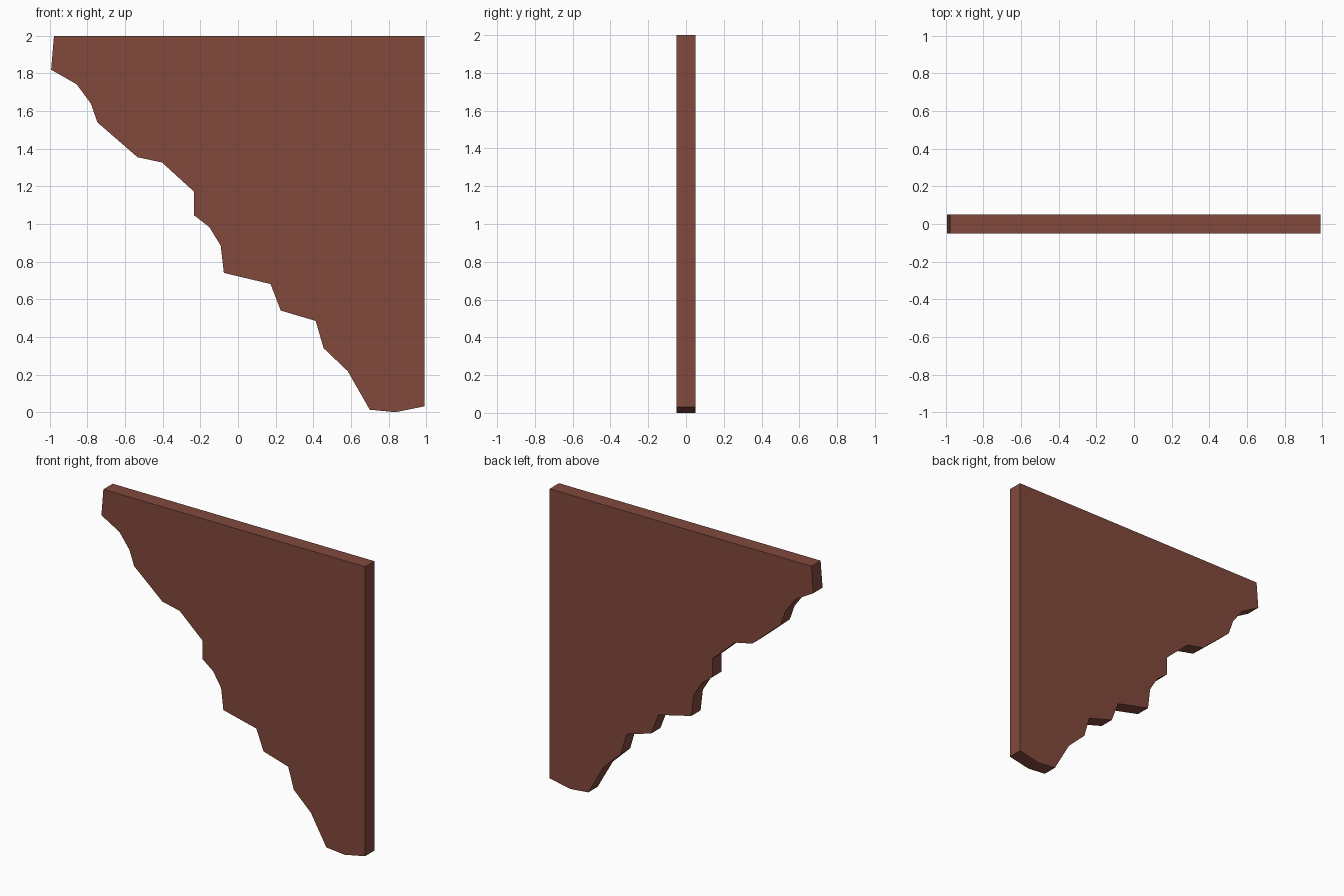
import bpy, bmesh
from mathutils import Vector

if "Cube" in bpy.data.objects:
    bpy.data.objects.remove(bpy.data.objects["Cube"])

THICKNESS = 0.10

# Ragged slab outline (x, z): jagged edge from top left to bottom right
OUTLINE = [(-0.978, 2.0), (-0.993, 1.82), (-0.857, 1.742), (-0.782, 1.64),
           (-0.747, 1.54), (-0.534, 1.355), (-0.404, 1.327), (-0.234, 1.172),
           (-0.234, 1.047), (-0.152, 0.983), (-0.092, 0.885), (-0.075, 0.74),
           (0.173, 0.681), (0.227, 0.54), (0.413, 0.485), (0.455, 0.34),
           (0.584, 0.217), (0.70, 0.013), (0.837, 0.0), (0.991, 0.031),
           (0.991, 2.0)]

# Single reddish brown colour
brown = bpy.data.materials.new("reddish_brown")
brown.diffuse_color = (0.22, 0.066, 0.045, 1)
brown.use_nodes = True
brown.node_tree.nodes["Principled BSDF"].inputs["Base Color"].default_value = brown.diffuse_color

# Extrude the outline through the slab thickness
bm = bmesh.new()
front = bm.faces.new([bm.verts.new((x, -THICKNESS / 2, z)) for x, z in OUTLINE])
ext = bmesh.ops.extrude_face_region(bm, geom=[front], use_keep_orig=True)
moved = [g for g in ext["geom"] if isinstance(g, bmesh.types.BMVert)]
bmesh.ops.translate(bm, verts=moved, vec=Vector((0, THICKNESS, 0)))
bmesh.ops.recalc_face_normals(bm, faces=bm.faces)

mesh = bpy.data.meshes.new("broken_slab")
bm.to_mesh(mesh)
bm.free()
mesh.materials.append(brown)
slab = bpy.data.objects.new("broken_slab", mesh)
bpy.context.collection.objects.link(slab)
